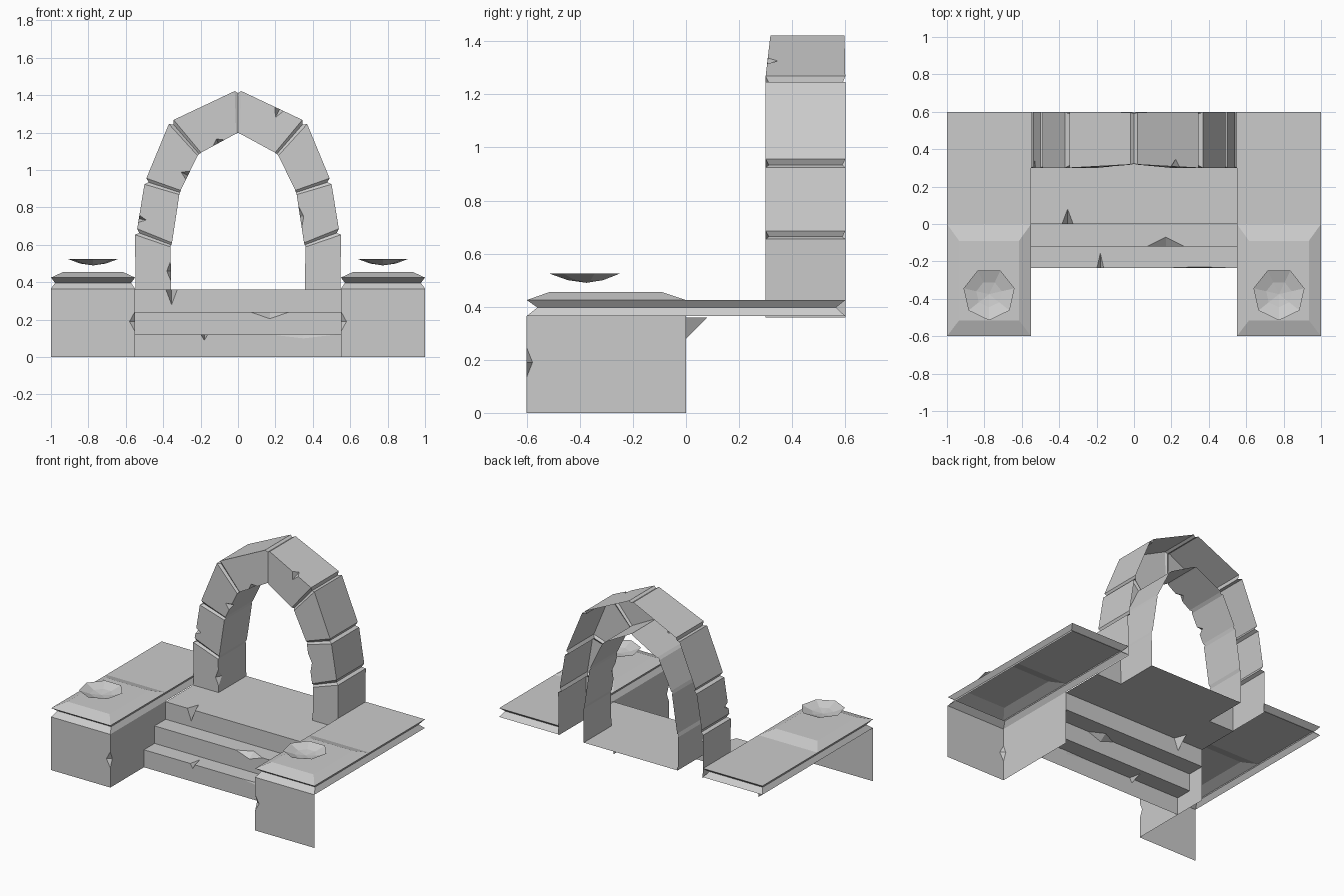
import bpy, bmesh
from math import sin, cos, pi
from mathutils import Vector
from mathutils.geometry import intersect_point_line

if "Cube" in bpy.data.objects:
    bpy.data.objects.remove(bpy.data.objects["Cube"])


def chip(bm, at, half, front, other):
    """Knock a small wedge out of the edge nearest to a point."""
    at = Vector(at)

    def dist(e):
        c, t = intersect_point_line(at, e.verts[0].co, e.verts[1].co)
        return (at - c).length if 0 < t < 1 else 9
    bm.normal_update()
    e = min((e for e in bm.edges if len(e.link_faces) == 2), key=dist)
    v0, v1 = e.verts
    mid, t = intersect_point_line(at, v0.co, v1.co)
    length = (v1.co - v0.co).length
    half = min(half, 0.9 * t * length, 0.9 * (1 - t) * length)
    d = (v1.co - v0.co).normalized()
    a, b = bm.verts.new(mid - d * half), bm.verts.new(mid + d * half)
    faces = sorted(e.link_faces, key=lambda f: -abs(f.normal.y))
    tips, loops = {}, []
    for f, depth in zip(faces, (front, other)):
        lp = next(l for l in f.loops if l.edge == e)
        same = lp.vert == v0
        inward = f.normal.cross(d if same else -d)
        p = bm.verts.new(mid + inward * depth)
        tips[same] = p
        vs = [lp.vert] + ([a, p, b] if same else [b, p, a])
        nxt = lp.link_loop_next
        while nxt != lp:
            vs.append(nxt.vert)
            nxt = nxt.link_loop_next
        loops.append(vs)
    bmesh.ops.delete(bm, geom=faces, context='FACES_ONLY')
    bm.edges.remove(e)
    p, q = tips[True], tips[False]
    for vs in loops + [[p, a, q], [b, p, q]]:
        bm.faces.new(vs)


def loft(rows, closed=False):
    """Skin a list of equal-length point rows."""
    bm = bmesh.new()
    vs = [[bm.verts.new(p) for p in r] for r in rows]
    n = len(rows[0])
    for r, s in zip(vs, vs[1:]):
        for k in range(n if closed else n - 1):
            j = (k + 1) % n
            bm.faces.new((r[k], r[j], s[j], s[k]))
    return bm, vs


def finish(bm, name, mirror=False):
    me = bpy.data.meshes.new(name)
    bm.to_mesh(me)
    bm.free()
    ob = bpy.data.objects.new(name, me)
    bpy.context.collection.objects.link(ob)
    if mirror:
        ob.modifiers.new("Mirror", 'MIRROR')
    return ob


def ring(x0, x1, y0, y1, z):
    return [(x0, y0, z), (x1, y0, z), (x1, y1, z), (x0, y1, z)]


# Steps and the landing, which narrows between the arch legs
prof = [(-.235, 0), (-.235, .12), (-.12, .12), (-.12, .24), (0, .24), (0, .36), (.3, .36)]
bm, vs = loft([[(-.55, y, z), (.55, y, z)] for y, z in prof])
strip = [bm.verts.new((x, y, .36)) for x, y in ((-.357, .3), (.357, .3), (.357, .6), (-.357, .6))]
bm.faces.new(strip)
for at, half, front, other in [((-.355, 0, .36), .03, .08, .08), ((.17, -.12, .24), .1, .035, .05),
                               ((-.18, -.235, .12), .018, .03, .08), ((.35, -.235, .12), .17, .02, .006)]:
    chip(bm, at, half, front, other)
finish(bm, "steps")

# Pedestal walls: front and inner side only, the rest is left open
bm, vs = loft([[(x, y, 0), (x, y, .365)] for x, y in ((.55, 0), (.55, -.6), (1, -.6))])
bmesh.ops.reverse_faces(bm, faces=bm.faces)
chip(bm, (.55, -.6, .19), .055, .03, .022)
finish(bm, "pedestal_wall", True)

# Grooved slab along each side
full = (.55, 1, -.6, .6)
groove = (.572, .978, -.56, .565)
bm, vs = loft([ring(*full, .365), ring(*groove, .397), ring(*full, .425)], True)
bm.faces.new([bm.verts.new(p) for p in ring(.55, 1, 0, .6, .425)])
finish(bm, "side_slab", True)

# Raised bevelled panel on the front of each slab
bm, vs = loft([ring(.55, 1, -.6, 0, .425), ring(.615, .935, -.515, -.09, .455)], True)
bm.faces.new(vs[1])
finish(bm, "raised_panel", True)

# Shallow seven-sided dishes floating over the pedestals
rows = [[(.775 + r * sin(2 * pi * k / 7), -.375 - r * cos(2 * pi * k / 7), z) for k in range(7)]
        for r, z in ((.14, .525), (.07, .5))]
bm, vs = loft(rows, True)
tip = bm.verts.new((.775, -.375, .49))
for k in range(7):
    bm.faces.new((vs[1][k], vs[1][(k + 1) % 7], tip))
finish(bm, "dish", True)


# Arch: stone blocks with V grooves at each joint, open at the back
def section(o, i, y0, y1):
    return [(-o[0], y1, o[1]), (-o[0], y0, o[1]), (-i[0], y0, i[1]), (-i[0], y1, i[1])]


half_arch = [section((.547, .36), (.357, .36), .3, .6)]
for o, i in [((.545, .67), (.357, .6)), ((.495, .94), (.31, .88)), ((.357, 1.257), (.207, 1.085))]:
    o, i = Vector(o), Vector(i)
    across = (o - i).normalized()
    along = Vector((-across.y, across.x)) * .017
    half_arch += [section(o - along, i - along * .7, .3, .6),
                  section(o - across * .018, i, .312, .59),
                  section(o + along, i + along * .7, .3, .6)]
half_arch.append(section((.018, 1.422), (.01, 1.195), .318, .597))
crown = [section((0, 1.412), (0, 1.2), .324, .59)]
other_half = [[(-x, y, z) for x, y, z in s] for s in reversed(half_arch)]
bm, vs = loft(half_arch + crown + other_half)
for x, z, half, d in [(-.357, .46, .055, .022), (-.535, .74, .02, .04), (-.265, .97, .025, .04),
                      (-.1, 1.14, .035, .025), (.22, 1.325, .025, .05), (.335, .75, .06, .02)]:
    chip(bm, (x, .3, z), half, d, .04)
finish(bm, "arch")
